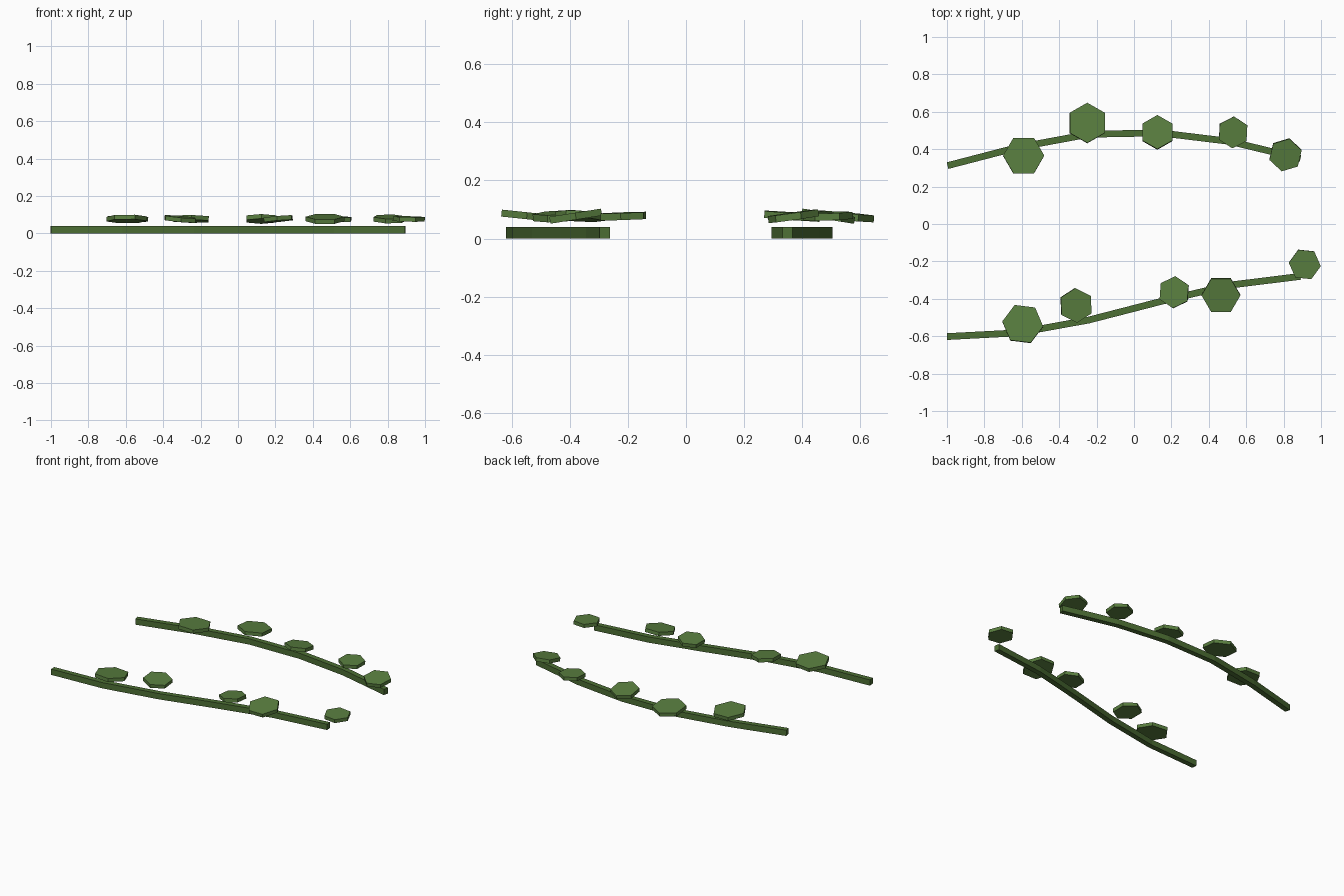
import bpy, bmesh
from math import radians
from mathutils import Vector, Matrix, Euler

if "Cube" in bpy.data.objects:
    bpy.data.objects.remove(bpy.data.objects["Cube"])


def material(name, color):
    m = bpy.data.materials.new(name)
    m.diffuse_color = (*color, 1)
    m.use_nodes = True
    m.node_tree.nodes["Principled BSDF"].inputs["Base Color"].default_value = m.diffuse_color
    return m


stem_mat = material("stem_green", (0.075, 0.16, 0.035))
leaf_mat = material("leaf_green", (0.10, 0.21, 0.05))


def finish(name, bm, mat):
    bmesh.ops.recalc_face_normals(bm, faces=bm.faces)
    me = bpy.data.meshes.new(name)
    bm.to_mesh(me)
    bm.free()
    me.materials.append(mat)
    ob = bpy.data.objects.new(name, me)
    bpy.context.collection.objects.link(ob)
    return ob


def stem(name, path, width=0.036, height=0.04):
    """Square-section strip swept along a flat path."""
    pts = [Vector(p) for p in path]
    bm = bmesh.new()
    rings = []
    for i, p in enumerate(pts):
        d = (pts[min(i + 1, len(pts) - 1)] - pts[max(i - 1, 0)]).normalized()
        n = Vector((-d.y, d.x)) * width / 2
        a, b = p + n, p - n
        rings.append([bm.verts.new((q.x, q.y, z)) for q, z in
                      ((a, 0), (b, 0), (b, height), (a, height))])
    for r, s in zip(rings, rings[1:]):
        for k in range(4):
            bm.faces.new((r[k], r[(k + 1) % 4], s[(k + 1) % 4], s[k]))
    bm.faces.new(rings[0])
    bm.faces.new(rings[-1])
    finish(name, bm, stem_mat)


def leaf(name, x, y, r, spin, tilt_x, tilt_y):
    """Thin tilted hexagonal disc."""
    bm = bmesh.new()
    rot = Euler((radians(tilt_x), radians(tilt_y), 0)).to_matrix().to_4x4()
    mat = (Matrix.Translation((x, y, 0.077)) @ rot
           @ Matrix.Rotation(radians(spin), 4, 'Z'))
    bmesh.ops.create_cone(bm, cap_ends=True, segments=6, radius1=r, radius2=r,
                          depth=0.024, matrix=mat @ Matrix.Rotation(radians(30), 4, 'Z')
                          @ Matrix.Rotation(radians(-30), 4, 'Z'))
    # put a corner on the local +x axis whatever the primitive's start angle
    v = mat.inverted() @ bm.verts[:][0].co
    fix = radians(0) - Vector((1, 0)).angle_signed(Vector((v.x, v.y)))
    bmesh.ops.transform(bm, matrix=mat @ Matrix.Rotation(fix, 4, 'Z') @ mat.inverted(),
                        verts=bm.verts)
    finish(name, bm, leaf_mat)


# Two trailing stems
stem("back_stem", [(-0.997, 0.312), (-0.62, 0.41), (-0.24, 0.48),
                   (0.14, 0.487), (0.51, 0.442), (0.89, 0.35)])
stem("front_stem", [(-1.0, -0.602), (-0.62, -0.582), (-0.24, -0.513),
                    (0.14, -0.415), (0.51, -0.327), (0.89, -0.28)])

# Leaves: x, y, radius, spin, tilt about x, tilt about y
leaves = {
    "back_leaf": [(-0.59, 0.365, 0.11, 0, -4, 1), (-0.25, 0.54, 0.108, 30, -5, 1),
                  (0.125, 0.49, 0.092, 30, -9, 0), (0.53, 0.49, 0.085, 27, 2, 2),
                  (0.81, 0.37, 0.09, 17, 8, 1)],
    "front_leaf": [(-0.595, -0.535, 0.11, -7, -6, 0), (-0.31, -0.435, 0.093, 33, 3, 5),
                   (0.215, -0.365, 0.086, 26, -3, -5), (0.465, -0.38, 0.104, 0, 9, 0),
                   (0.913, -0.216, 0.086, -6, 2, 1)],
}
for side, rows in leaves.items():
    for i, row in enumerate(rows, 1):
        leaf(f"{side}_{i}", *row)
